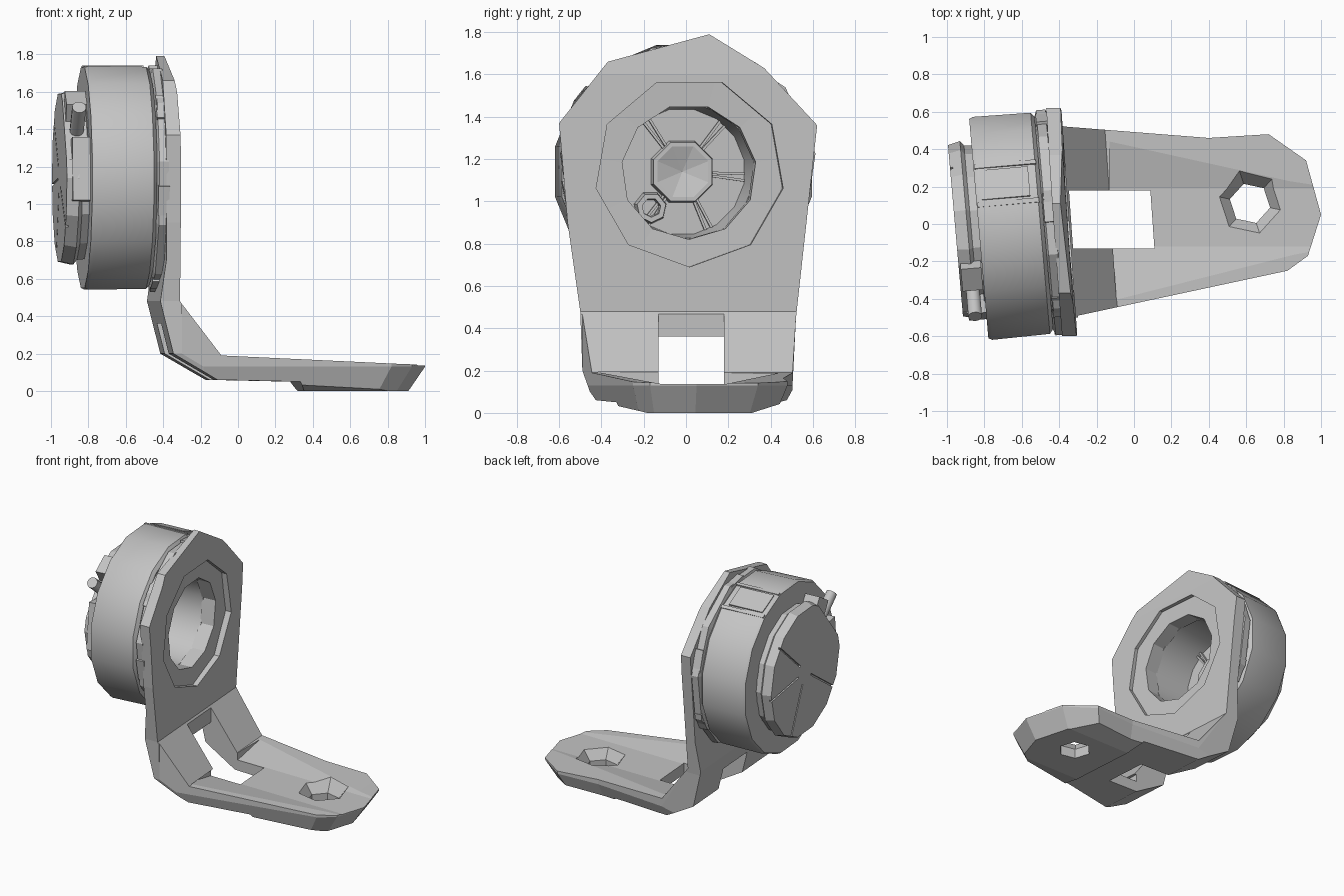
import bpy, bmesh
from math import sin, cos, pi, radians
from mathutils import Matrix, Vector

if "Cube" in bpy.data.objects:
    bpy.data.objects.remove(bpy.data.objects["Cube"])

grey = bpy.data.materials.new("light_grey")
grey.use_nodes = True
COLOR = (0.55, 0.55, 0.55, 1)
grey.diffuse_color = COLOR
grey.node_tree.nodes["Principled BSDF"].inputs["Base Color"].default_value = COLOR

# Drum frame: local x is the drum axis, turned slightly about z
AXIS = Matrix.Translation((-0.83, -0.025, 1.14)) @ Matrix.Rotation(radians(5), 4, "Z")


def finish(name, bm, matrix=None, smooth=False):
    bmesh.ops.remove_doubles(bm, verts=bm.verts, dist=1e-5)
    bmesh.ops.recalc_face_normals(bm, faces=bm.faces)
    if matrix:
        bm.transform(matrix)
    mesh = bpy.data.meshes.new(name)
    bm.to_mesh(mesh)
    bm.free()
    mesh.materials.append(grey)
    ob = bpy.data.objects.new(name, mesh)
    bpy.context.collection.objects.link(ob)
    if smooth:
        select(ob)
        bpy.ops.object.shade_smooth_by_angle(angle=radians(31))
    return ob


def select(ob):
    bpy.ops.object.select_all(action="DESELECT")
    ob.select_set(True)
    bpy.context.view_layer.objects.active = ob


def prism(name, points, axis, levels, shear=0.0, centre=0.0):
    """Stack a flat outline along x, y or z; levels are (position, scale)."""
    place = {"x": lambda a, b, t: (t, a, b),
             "y": lambda a, b, t: (a, t, b),
             "z": lambda a, b, t: (a, b, t)}[axis]
    bm = bmesh.new()
    rings = [[bm.verts.new(place(centre + (a - centre) * s, b * s, t)) for a, b in points]
             for t, s in levels]
    bm.faces.new(rings[0])
    bm.faces.new(rings[-1])
    for low, high in zip(rings, rings[1:]):
        for i in range(len(points)):
            j = (i + 1) % len(points)
            bm.faces.new((low[i], low[j], high[j], high[i]))
    for v in bm.verts:
        v.co.x += shear * v.co.y
    return finish(name, bm)


def lathe(name, profile, sides, turn=0.5, matrix=AXIS, smooth=False):
    """Spin a closed (x, radius) profile about local x."""
    bm = bmesh.new()
    rings = []
    for k in range(sides):
        a = 2 * pi * (k + turn) / sides
        rings.append([bm.verts.new((x, r * sin(a), r * cos(a))) for x, r in profile])
    n = len(profile)
    for k in range(sides):
        p, q = rings[k], rings[(k + 1) % sides]
        for i in range(n):
            j = (i + 1) % n
            if profile[i][1] or profile[j][1]:
                bm.faces.new((p[i], p[j], q[j], q[i]))
    bmesh.ops.dissolve_degenerate(bm, dist=1e-6, edges=bm.edges)
    return finish(name, bm, matrix, smooth)


def radial_box(name, angle, radius, size, x):
    """Box centred at a clock angle and radius; size is axial, tangential, radial."""
    bm = bmesh.new()
    bmesh.ops.create_cube(bm, size=1)
    bmesh.ops.scale(bm, vec=Vector(size), verts=bm.verts)
    spin = Matrix.Rotation(radians(-angle), 4, "X") @ Matrix.Translation((x, 0, radius))
    return finish(name, bm, AXIS @ spin)


def boolean(ob, cutter, operation="DIFFERENCE"):
    mod = ob.modifiers.new("cut", "BOOLEAN")
    mod.operation, mod.object, mod.solver = operation, cutter, "EXACT"
    select(ob)
    bpy.ops.object.modifier_apply(modifier=mod.name)
    bpy.data.objects.remove(cutter)


# Bracket: side profile trimmed by its front outline and its plan
bracket = prism("bracket", [
    (-0.43, 1.82), (-0.42, 0.7), (-0.45, 0.48), (-0.38, 0.2), (-0.14, 0.06),
    (0.31, 0.05), (0.34, 0.0), (1.1, 0.0), (1.1, 0.137), (0.85, 0.145),
    (-0.12, 0.19), (-0.345, 0.48), (-0.345, 1.2), (-0.355, 1.6), (-0.39, 1.82),
], "y", [(-0.8, 1), (0.8, 1)], shear=-0.07)
outline = prism("outline_tool", [
    (-0.44, 0.06), (-0.14, -0.01), (0.28, -0.01), (0.5, 0.06), (0.52, 0.45),
    (0.62, 1.36), (0.37, 1.63), (0.11, 1.79), (-0.37, 1.66), (-0.6, 1.37),
    (-0.56, 0.9), (-0.5, 0.48), (-0.49, 0.2),
], "x", [(-1, 1), (1.3, 1)])
boolean(bracket, outline, "INTERSECT")
# The plan narrows downwards, so the foot is undercut towards its tip
plan = prism("plan_tool", [
    (-0.7, -0.7), (-0.29, -0.7), (-0.3, -0.49), (0.82, -0.25), (0.93, -0.17),
    (1.0, 0.05), (0.92, 0.34), (0.72, 0.48), (0.4, 0.46), (-0.36, 0.52),
    (-0.36, 0.7), (-0.7, 0.7),
], "z", [(-0.01, 0.88), (0.13, 1), (2, 1)], centre=0.2)
boolean(bracket, plan, "INTERSECT")

# Bracket openings: foot window, dished foot top, screw hole, lens hole
boolean(bracket, prism("window_tool", [
    (-0.8, -0.2), (-0.8, 0.36), (-0.335, 0.36), (-0.335, 0.6),
    (0.1, 0.6), (0.1, -0.2)], "y", [(-0.13, 1), (0.18, 1)], shear=-0.07))
boolean(bracket, prism("dish_tool", [
    (-0.42, 0.193), (-0.12, 0.137), (0.19, 0.137), (0.46, 0.193)],
    "x", [(-0.13, 1), (1.2, 1)]))
upright = Matrix.Translation((0.62, 0.11, 0)) @ Matrix.Rotation(radians(-90), 4, "Y")
boolean(bracket, lathe("screw_hole_tool", [
    (-0.1, 0), (-0.1, 0.11), (0.07, 0.11), (0.165, 0.19), (0.3, 0.19), (0.3, 0)],
    6, 0.2, upright))
boolean(bracket, lathe("lens_hole_tool", [
    (0.2, 0), (0.2, 0.45), (0.8, 0.45), (0.8, 0)], 9))

# Drum with a tunnel through its middle
lathe("drum", [(0, 0.44), (0, 0.6), (0.02, 0.61), (0.33, 0.605), (0.35, 0.58),
               (0.35, 0.32), (0.06, 0.3), (0.06, 0.44)], 16, smooth=True)

# Clamp ring between drum and bracket, its flange nearly flush with the plate
lathe("clamp_ring", [(0.34, 0.32), (0.34, 0.55), (0.36, 0.61), (0.41, 0.61),
                     (0.43, 0.55), (0.45, 0.46), (0.445, 0.32)], 11)
for n, angle in enumerate((8, 72, 118, 195, 258, 310)):
    radial_box(f"clamp_lug_{n + 1}", angle, 0.56, (0.06, 0.16, 0.07), 0.385)

# Raised label and ribs on the drum
radial_box("drum_label", 22.5, 0.595, (0.26, 0.17, 0.02), 0.16)
for n, angle in enumerate((12, 33)):
    radial_box(f"drum_rib_{n + 1}", angle, 0.598, (0.33, 0.025, 0.025), 0.17)

# Hub closing the far side, with radial slits and a flat by the lever
hub = lathe("hub", [(-0.125, 0), (-0.125, 0.46), (-0.06, 0.475), (-0.04, 0.45),
                    (0.06, 0.44), (0.06, 0)], 14)
boolean(hub, radial_box("flat_tool", 309, 0.5, (0.3, 0.4, 0.2), -0.155))
for angle in (48, 95, 155, 235):
    boolean(hub, radial_box("slit_tool", angle, 0.29, (0.03, 0.012, 0.4), -0.125))

# Spokes, knob and small socket seen down the tunnel
for n, angle in enumerate((40, 95, 155, 215, 325)):
    for side in (-3, 3):
        radial_box(f"spoke_{n + 1}", angle + side, 0.22, (0.03, 0.012, 0.19), 0.07)
lathe("knob", [(0.05, 0), (0.05, 0.16), (0.12, 0.15), (0.12, 0.13), (0.08, 0)], 8)
socket = AXIS @ Matrix.Translation((0, -0.15, -0.17))
lathe("socket", [(0.05, 0.04), (0.05, 0.08), (0.13, 0.07), (0.13, 0.045)], 7, matrix=socket)

# Lever blocks and the round peg pointing outwards
radial_box("upper_block", 328, 0.45, (0.11, 0.14, 0.11), -0.06)
radial_box("lower_block", 276, 0.42, (0.11, 0.34, 0.1), -0.04)
peg = AXIS @ Matrix.Translation((-0.06, 0, 0)) @ Matrix.Rotation(radians(51), 4, "X") \
    @ Matrix.Rotation(radians(-90), 4, "Y")
lathe("peg", [(0.37, 0), (0.37, 0.038), (0.6, 0.038), (0.6, 0)], 12, matrix=peg, smooth=True)
